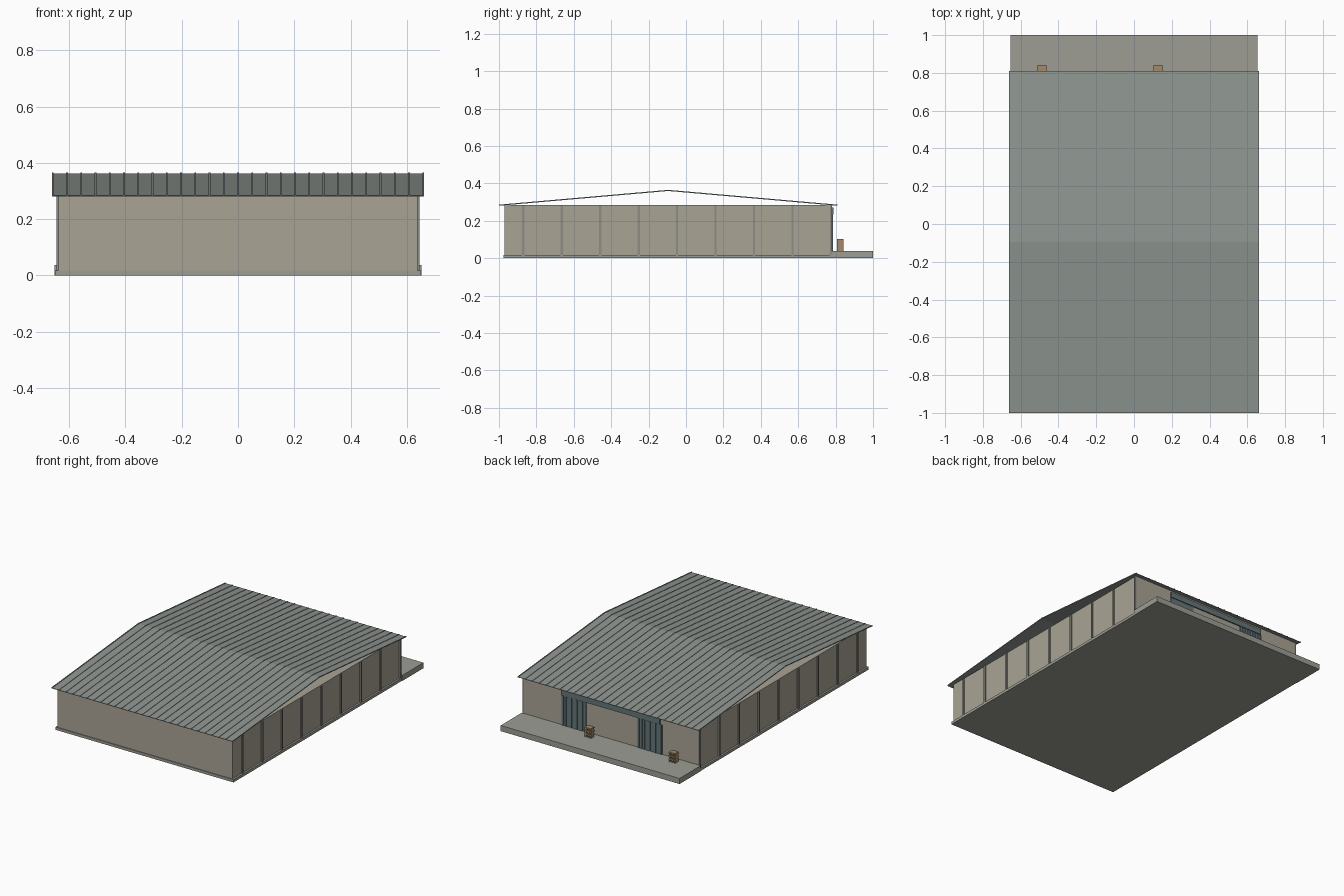
import bpy, bmesh

if "Cube" in bpy.data.objects:
    bpy.data.objects.remove(bpy.data.objects["Cube"])

def material(name, r, g, b):
    m = bpy.data.materials.new(name)
    m.diffuse_color = (r, g, b, 1)
    m.use_nodes = True
    m.node_tree.nodes["Principled BSDF"].inputs["Base Color"].default_value = m.diffuse_color
    return m

WALL = material("wall_paint", 0.40, 0.37, 0.30)
TRIM = material("trim_grey", 0.27, 0.27, 0.24)
ROOF = material("roof_metal", 0.27, 0.30, 0.28)
CONC = material("concrete", 0.34, 0.34, 0.30)
DOOR = material("door_steel", 0.13, 0.18, 0.19)
WOOD = material("wood", 0.36, 0.26, 0.14)

def finish(bm, name, mat):
    bmesh.ops.recalc_face_normals(bm, faces=bm.faces)
    me = bpy.data.meshes.new(name)
    bm.to_mesh(me)
    bm.free()
    ob = bpy.data.objects.new(name, me)
    me.materials.append(mat)
    bpy.context.collection.objects.link(ob)
    return ob

def add_box(bm, x0, x1, y0, y1, z0, z1):
    vs = bmesh.ops.create_cube(bm, size=1)["verts"]
    for v in vs:
        v.co.x = x1 if v.co.x > 0 else x0
        v.co.y = y1 if v.co.y > 0 else y0
        v.co.z = z1 if v.co.z > 0 else z0

def boxes(name, mat, *dims):
    bm = bmesh.new()
    for d in dims:
        add_box(bm, *d)
    return finish(bm, name, mat)

def add_gable_strip(bm, x0, x1, drop, rise):
    # bent strip following both roof slopes
    path = [(-1.0, 0.283), (-0.095, 0.362), (0.81, 0.283)]
    outline = [(y, z + rise) for y, z in path] + [(y, z - drop) for y, z in reversed(path)]
    a = [bm.verts.new((x0, y, z)) for y, z in outline]
    b = [bm.verts.new((x1, y, z)) for y, z in outline]
    for i in range(6):
        j = (i + 1) % 6
        bm.faces.new((a[i], a[j], b[j], b[i]))
    for r in (a, b):
        bm.faces.new((r[0], r[1], r[4], r[5]))
        bm.faces.new((r[1], r[2], r[3], r[4]))

# Hall body, floor plinth and loading dock
boxes("hall_walls", WALL, (-0.638, 0.638, -0.97, 0.78, 0.015, 0.284))
boxes("floor_plinth", CONC, (-0.65, 0.65, -0.975, 0.785, 0, 0.018))
boxes("loading_dock", CONC, (-0.653, 0.653, 0.78, 1.0, 0, 0.037))

# Wall columns along both long sides
cols = []
for i in range(9):
    y = -0.87 + 0.2056 * i
    for s in (-1, 1):
        x0, x1 = sorted((s * 0.636, s * 0.646))
        cols.append((x0, x1, y - 0.006, y + 0.006, 0.018, 0.282))
boxes("wall_columns", TRIM, *cols)

# Thin gable roof with standing seams
bm = bmesh.new()
add_gable_strip(bm, -0.662, 0.662, 0.003, 0.0)
finish(bm, "roof_sheet", ROOF)
bm = bmesh.new()
for i in range(27):
    x = -0.659 + 1.318 * i / 26
    add_gable_strip(bm, x - 0.003, x + 0.003, 0.0, 0.003)
finish(bm, "roof_seams", ROOF)

# Two slatted doors under one sliding rail
slats = []
for cx in (-0.283, 0.27):
    slats.append((cx - 0.09, cx + 0.09, 0.775, 0.783, 0.037, 0.232))
    for i in range(9):
        x = cx - 0.08 + 0.02 * i
        slats.append((x - 0.006, x + 0.006, 0.78, 0.786, 0.037, 0.232))
boxes("dock_doors", DOOR, *slats)
boxes("door_rail", DOOR, (-0.36, 0.36, 0.778, 0.788, 0.234, 0.27))

# Stacked pallets standing on the dock
parts = []
for cx in (-0.487, 0.127):
    for k in range(3):
        z = 0.037 + 0.0215 * k
        for dx in (-0.019, 0, 0.019):
            parts.append((cx + dx - 0.004, cx + dx + 0.004, 0.808, 0.842, z, z + 0.014))
        parts.append((cx - 0.023, cx + 0.023, 0.807, 0.843, z + 0.013, z + 0.0215))
boxes("pallet_stacks", WOOD, *parts)
